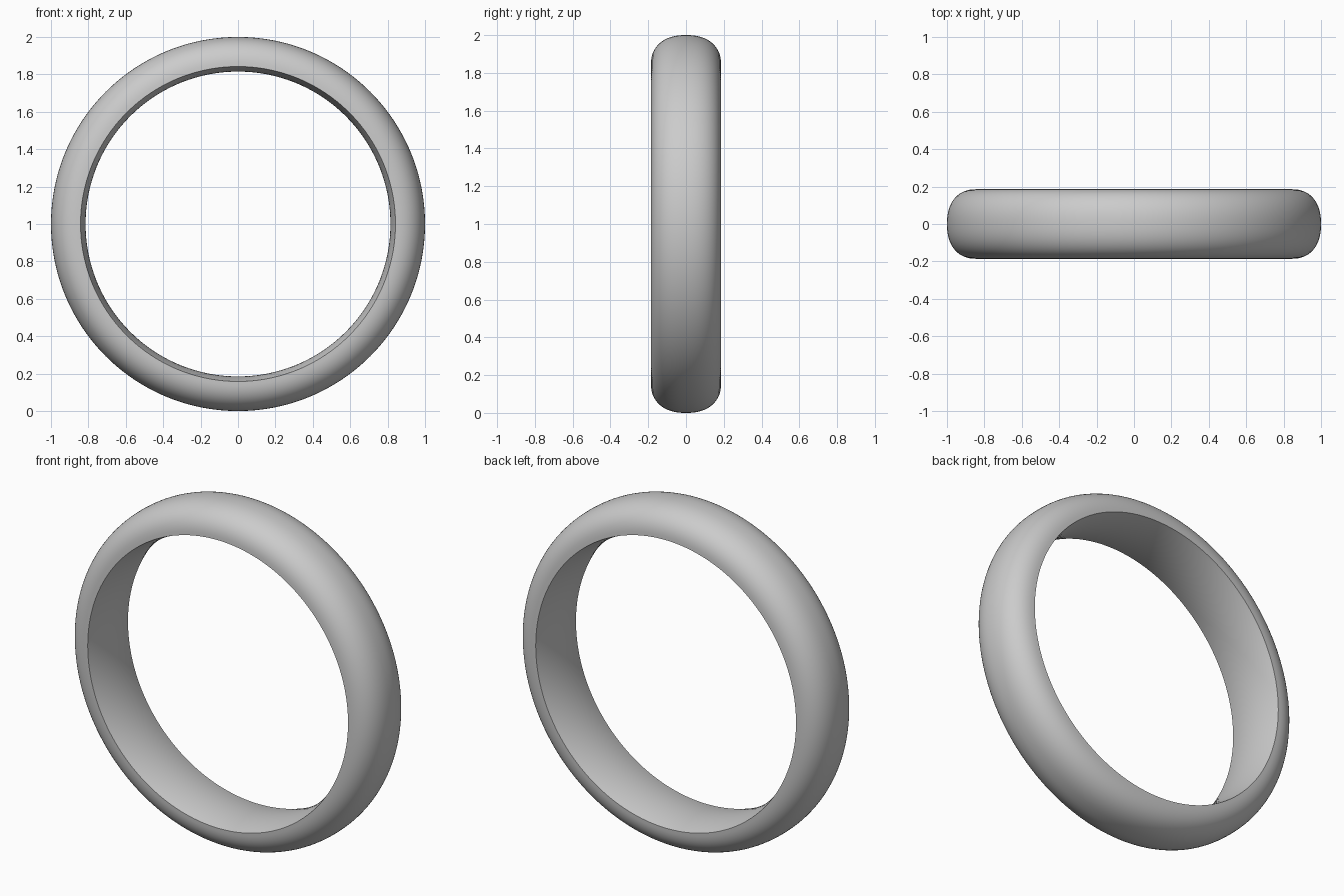
import bpy, bmesh, math

if "Cube" in bpy.data.objects:
    bpy.data.objects.remove(bpy.data.objects["Cube"])

W = 0.186        # half width of the band
R_EDGE = 0.842   # radius of the crisp bore edge
R_BORE = 0.815   # smallest bore radius
R_OUT = 1.0
SEG = 192
POW = 2 / 2.3    # slightly squared dome


def power(v):
    return math.copysign(abs(v) ** POW, v)


# Cross-section (y, radius): domed outside, gently bulging comfort-fit bore
profile = []
for i in range(33):
    a = math.pi * i / 32
    profile.append((W * power(math.cos(a)), R_EDGE + (R_OUT - R_EDGE) * power(max(math.sin(a), 0))))
for i in range(1, 16):
    t = -1 + 2 * i / 16
    profile.append((W * t, R_BORE + (R_EDGE - R_BORE) * t * t))

# Sweep the section round the y axis
bm = bmesh.new()
rings = []
for s in range(SEG):
    a = 2 * math.pi * s / SEG
    rings.append([bm.verts.new((r * math.cos(a), y, 1 + r * math.sin(a))) for y, r in profile])
n = len(profile)
for s in range(SEG):
    p, q = rings[s], rings[(s + 1) % SEG]
    for k in range(n):
        m = (k + 1) % n
        bm.faces.new((p[k], p[m], q[m], q[k]))
bmesh.ops.recalc_face_normals(bm, faces=bm.faces)
mesh = bpy.data.meshes.new("ring_band")
bm.to_mesh(mesh)
bm.free()

band = bpy.data.objects.new("ring_band", mesh)
bpy.context.collection.objects.link(band)
bpy.context.view_layer.objects.active = band
band.select_set(True)
bpy.ops.object.shade_smooth_by_angle(angle=math.radians(40))
